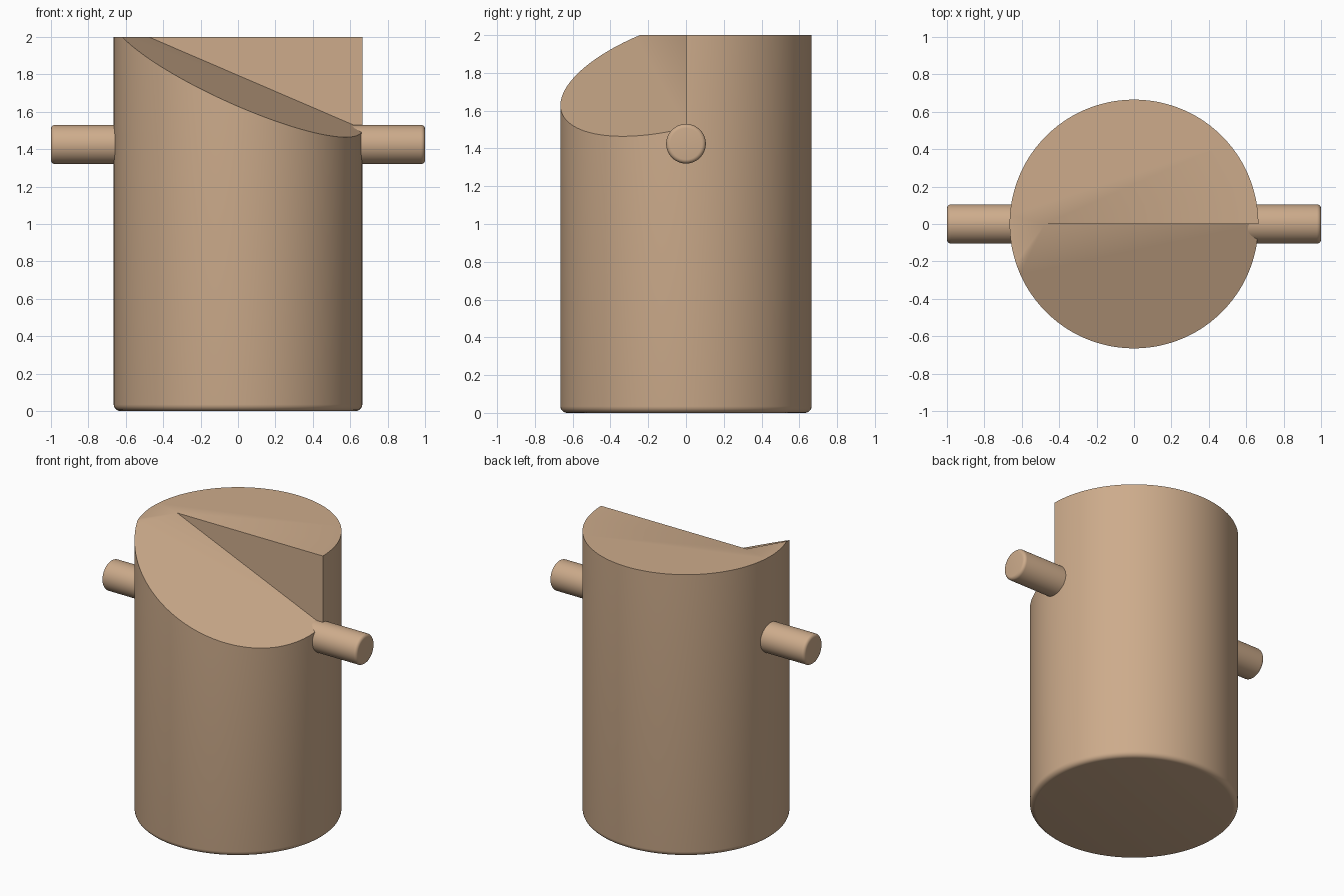
import bpy, bmesh, math
from mathutils import Matrix

if "Cube" in bpy.data.objects:
    bpy.data.objects.remove(bpy.data.objects["Cube"])

tan = bpy.data.materials.new("warm tan")
tan.diffuse_color = (0.61, 0.41, 0.26, 1)
tan.use_nodes = True
tan.node_tree.nodes["Principled BSDF"].inputs["Base Color"].default_value = tan.diffuse_color


def make_object(name, bm):
    bmesh.ops.recalc_face_normals(bm, faces=bm.faces)
    mesh = bpy.data.meshes.new(name)
    bm.to_mesh(mesh)
    bm.free()
    mesh.materials.append(tan)
    obj = bpy.data.objects.new(name, mesh)
    bpy.context.collection.objects.link(obj)
    return obj


def lathe(name, profile, sides, matrix=Matrix()):
    """Closed solid of revolution about z from (radius, z) points."""
    bm = bmesh.new()
    rings = []
    for r, z in profile:
        rings.append([bm.verts.new((r * math.cos(a), r * math.sin(a), z))
                      for a in (2 * math.pi * (i + 0.5) / sides for i in range(sides))])
    for low, high in zip(rings, rings[1:]):
        for i in range(sides):
            j = (i + 1) % sides
            bm.faces.new((low[i], low[j], high[j], high[i]))
    bm.faces.new(rings[0])
    bm.faces.new(rings[-1])
    bm.transform(matrix)
    return make_object(name, bm)


def rounded_end(radius, z, fillet, steps=5):
    """Profile points from a flat lower end out to the full radius."""
    angles = [math.pi / 2 * k / steps for k in range(steps + 1)]
    return [(radius - fillet + fillet * math.sin(a), z + fillet - fillet * math.cos(a))
            for a in angles]


def smooth(obj):
    bpy.ops.object.select_all(action='DESELECT')
    obj.select_set(True)
    bpy.context.view_layer.objects.active = obj
    bpy.ops.object.shade_smooth_by_angle(angle=math.radians(30))


# Main cylinder with a rounded bottom rim
body = lathe("cylinder_body", rounded_end(0.665, 0, 0.035) + [(0.665, 2.0)], 128)

# Cutter: front half above a plane sloping down to the right and front
bm = bmesh.new()
bmesh.ops.create_cube(bm, size=2)
for v in bm.verts:
    v.co.y -= 1
    v.co.z = 3 if v.co.z > 0 else 1.795 - 0.43 * v.co.x + 0.25 * v.co.y
cutter = make_object("notch_cutter", bm)
cutter.hide_render = True

mod = body.modifiers.new("notch", 'BOOLEAN')
mod.operation = 'DIFFERENCE'
mod.solver = 'EXACT'
mod.object = cutter
bpy.context.view_layer.objects.active = body
bpy.ops.object.modifier_apply(modifier=mod.name)
bpy.data.objects.remove(cutter)
smooth(body)

# Cross pin running left to right, rounded at both ends
end = rounded_end(0.105, -1.0, 0.022)
pin = lathe("cross_pin", end + [(r, -z) for r, z in reversed(end)], 48,
            Matrix.Translation((0, 0, 1.425)) @ Matrix.Rotation(math.pi / 2, 4, 'Y'))
smooth(pin)
